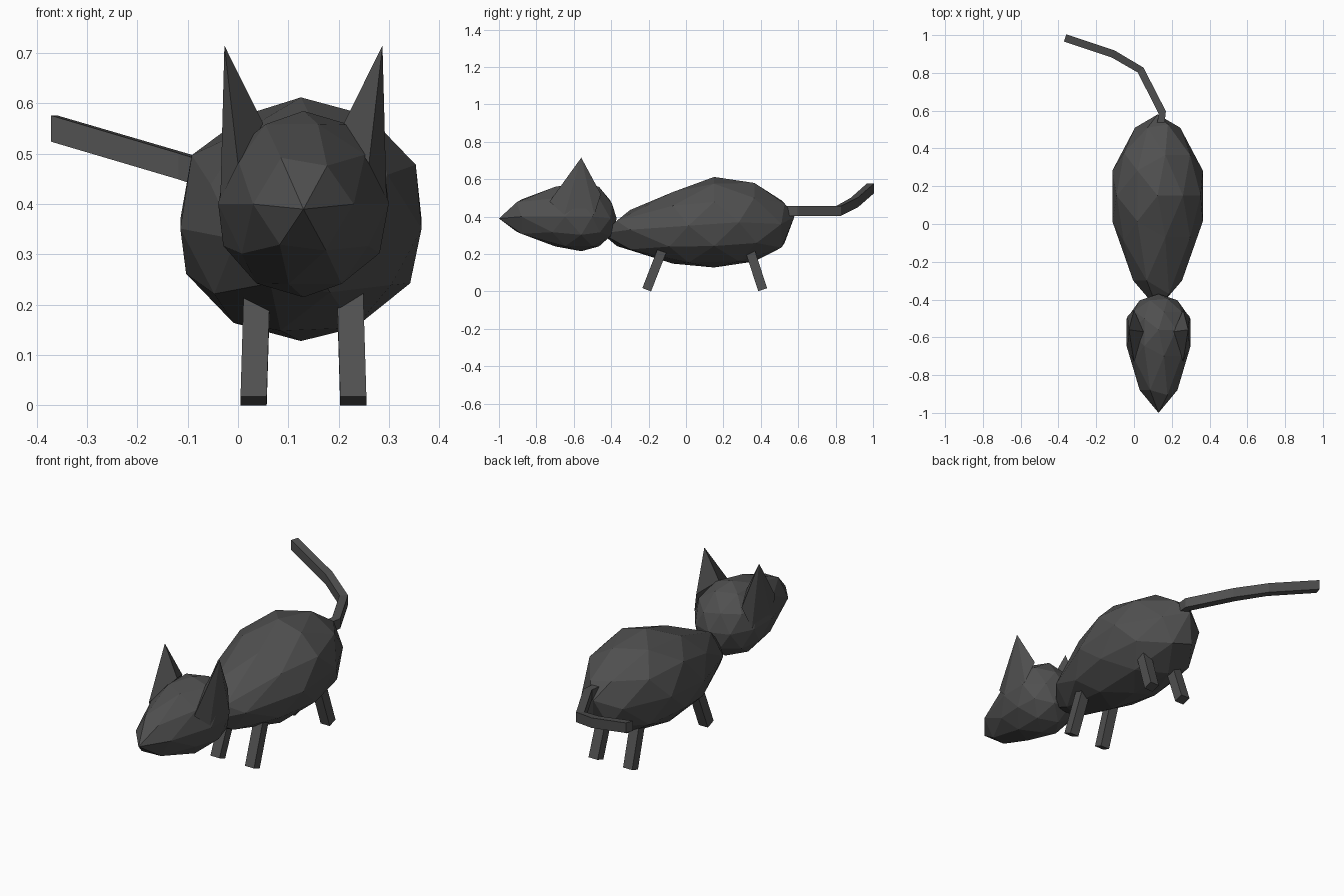
import bpy, bmesh
from mathutils import Vector

cube = bpy.data.objects.get("Cube")
if cube:
    bpy.data.objects.remove(cube, do_unlink=True)

MID = 0.13  # x of the body's centre plane; the tail swings off to one side

fur = bpy.data.materials.new("dark_grey_fur")
fur.use_nodes = True
colour = (0.08, 0.08, 0.08, 1)
fur.diffuse_color = colour
fur.node_tree.nodes["Principled BSDF"].inputs["Base Color"].default_value = colour


def finish(name, bm):
    bmesh.ops.recalc_face_normals(bm, faces=bm.faces)
    mesh = bpy.data.meshes.new(name)
    bm.to_mesh(mesh)
    bm.free()
    mesh.materials.append(fur)
    obj = bpy.data.objects.new(name, mesh)
    bpy.context.collection.objects.link(obj)
    return obj


def blob(name, stations, x_mid):
    """Low-poly ball reshaped along y; station = (unit y, y, width, height, z)."""
    bm = bmesh.new()
    bmesh.ops.create_icosphere(bm, subdivisions=2, radius=1)
    for v in bm.verts:
        u = max(-1, min(1, v.co.y))
        for a, b in zip(stations, stations[1:]):
            if u <= b[0] or b is stations[-1]:
                t = (u - a[0]) / (b[0] - a[0])
                y, w, h, z = (p + (q - p) * t for p, q in zip(a[1:], b[1:]))
                break
        v.co = (x_mid + v.co.x * w, y, z + v.co.z * h)
    return finish(name, bm)


def bar(name, path, half_side, half_up, up):
    """Rectangular bar swept along a path."""
    bm = bmesh.new()
    pts = [Vector(p) for p in path]
    up = Vector(up)
    rings = []
    for i, p in enumerate(pts):
        along = pts[min(i + 1, len(pts) - 1)] - pts[max(i - 1, 0)]
        side = along.cross(up).normalized() * half_side
        rise = up * half_up
        rings.append([bm.verts.new(p + side * s + rise * r)
                      for s, r in ((1, 1), (-1, 1), (-1, -1), (1, -1))])
    for a, b in zip(rings, rings[1:]):
        for k in range(4):
            n = (k + 1) % 4
            bm.faces.new((a[k], a[n], b[n], b[k]))
    bm.faces.new(rings[0])
    bm.faces.new(rings[-1])
    return finish(name, bm)


def ear(name, side):
    """Five-sided spike flaring out of the skull."""
    bm = bmesh.new()
    base = [(0.13, -0.73, 0.48), (0.165, -0.65, 0.41), (0.165, -0.49, 0.41),
            (0.13, -0.455, 0.52), (0.08, -0.57, 0.56)]
    ring = [bm.verts.new((MID + side * x, y, z)) for x, y, z in base]
    tip = bm.verts.new((MID + side * 0.157, -0.56, 0.715))
    for a, b in zip(ring, ring[1:] + ring[:1]):
        bm.faces.new((a, b, tip))
    bm.faces.new(ring)
    return finish(name, bm)


# Torso: narrow neck, full belly, blunt rump
blob("body", [
    (-1.0, -0.45, 0.20, 0.15, 0.31),
    (-0.85, -0.37, 0.22, 0.15, 0.31),
    (-0.81, -0.30, 0.22, 0.20, 0.33),
    (-0.5, -0.07, 0.25, 0.225, 0.34),
    (0.0, 0.15, 0.255, 0.242, 0.37),
    (0.5, 0.365, 0.25, 0.247, 0.37),
    (0.83, 0.52, 0.20, 0.24, 0.36),
    (1.0, 0.58, 0.18, 0.20, 0.40),
], MID - 0.005)

# Head: round skull drawn out to a pointed muzzle
blob("head", [
    (-1.0, -1.0, 0.17, 0.175, 0.39),
    (-0.81, -0.88, 0.17, 0.175, 0.40),
    (-0.5, -0.70, 0.178, 0.187, 0.40),
    (0.0, -0.56, 0.178, 0.185, 0.40),
    (0.5, -0.465, 0.178, 0.187, 0.40),
    (0.83, -0.40, 0.17, 0.18, 0.39),
    (1.0, -0.37, 0.17, 0.175, 0.39),
], MID)

# Ears and legs, mirrored about the body's centre plane
for label, side in (("left", 1), ("right", -1)):
    ear(label + "_ear", side)
    foot, hip = MID + side * 0.099, MID + side * 0.092
    for end, y_foot, y_hip in (("front", -0.21, -0.12), ("rear", 0.41, 0.335)):
        bar(f"{label}_{end}_leg", [(foot, y_foot, 0.009), (hip, y_hip, 0.24)],
            0.025, 0.026, (1, 0, 0))

# Tail: bends sideways and lifts toward the tip
bar("tail", [(0.14, 0.52, 0.43), (0.15, 0.59, 0.43), (0.035, 0.815, 0.43),
             (-0.11, 0.90, 0.475), (-0.365, 0.985, 0.55)],
    0.02, 0.026, (0, 0, 1))
